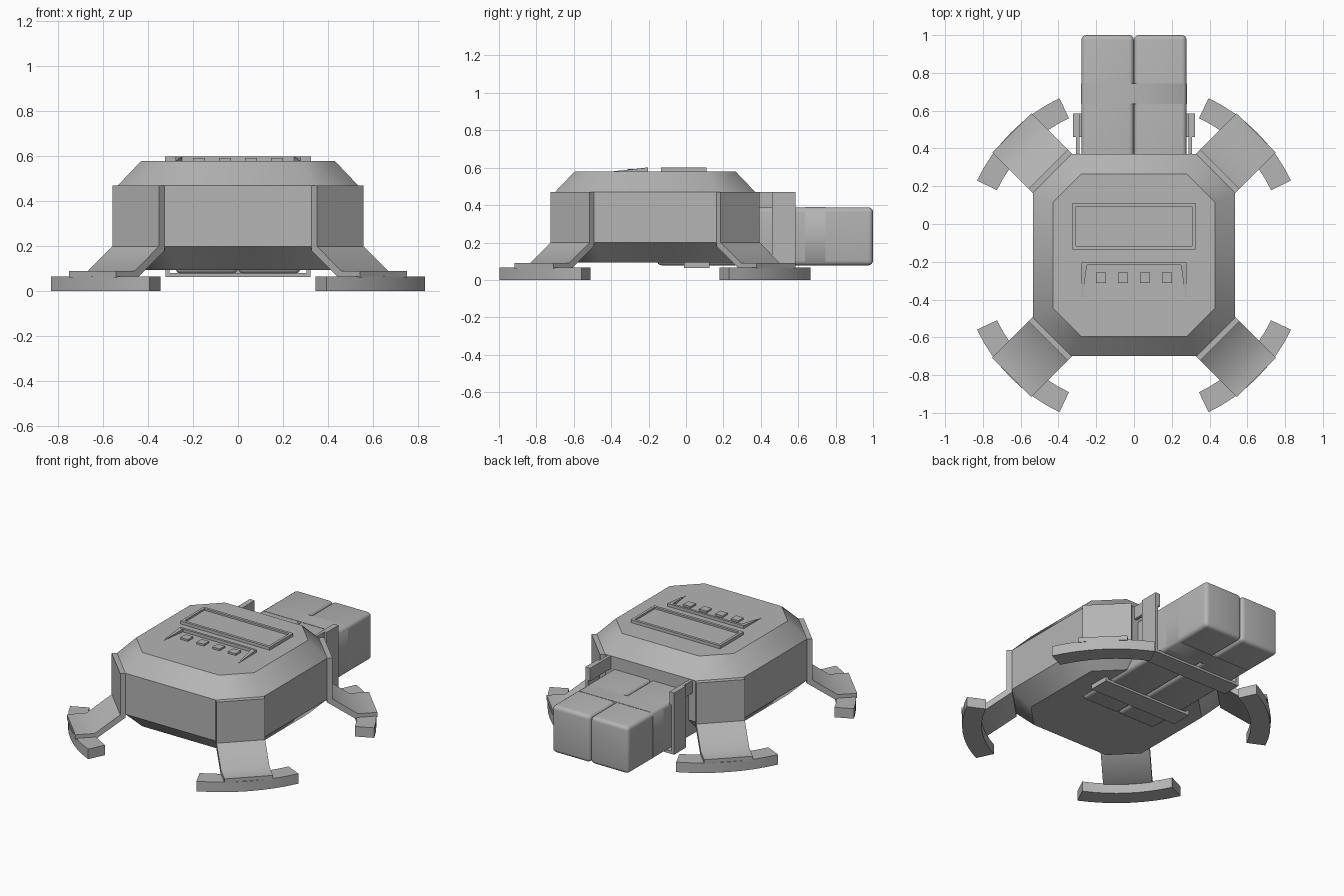
import bpy, bmesh
from math import sin, cos, radians
from mathutils import Matrix

if "Cube" in bpy.data.objects:
    bpy.data.objects.remove(bpy.data.objects["Cube"])

CY = -0.165  # y of the housing centre

# Dark grey plastic used for every part
grey = bpy.data.materials.new("dark_grey")
grey.diffuse_color = (0.46, 0.46, 0.46, 1)
grey.use_nodes = True
grey.node_tree.nodes["Principled BSDF"].inputs["Base Color"].default_value = grey.diffuse_color


def loft(name, rings, matrix=None, smooth=None):
    """Closed solid skinned through rings of equal point count."""
    bm = bmesh.new()
    loops = [[bm.verts.new(p) for p in ring] for ring in rings]
    n = len(loops[0])
    for a, b in zip(loops, loops[1:]):
        for i in range(n):
            j = (i + 1) % n
            bm.faces.new((a[i], a[j], b[j], b[i]))
    bm.faces.new(loops[0][::-1])
    bm.faces.new(loops[-1])
    if matrix:
        bm.transform(matrix)
    bmesh.ops.recalc_face_normals(bm, faces=bm.faces)
    mesh = bpy.data.meshes.new(name)
    bm.to_mesh(mesh)
    bm.free()
    mesh.materials.append(grey)
    obj = bpy.data.objects.new(name, mesh)
    bpy.context.collection.objects.link(obj)
    if smooth:
        shade(obj, smooth)
    return obj


def shade(obj, degrees):
    bpy.ops.object.select_all(action='DESELECT')
    obj.select_set(True)
    bpy.context.view_layer.objects.active = obj
    bpy.ops.object.shade_smooth_by_angle(angle=radians(degrees))


def box(name, x0, x1, y0, y1, z0, z1, matrix=None):
    ring = [(x0, y0), (x1, y0), (x1, y1), (x0, y1)]
    return loft(name, [[(x, y, z) for x, y in ring] for z in (z0, z1)], matrix)


def round_edges(obj, width):
    mod = obj.modifiers.new("round", 'BEVEL')
    mod.width, mod.segments = width, 4
    bpy.context.view_layer.objects.active = obj
    bpy.ops.object.modifier_apply(modifier=mod.name)
    shade(obj, 30)


# Housing: chamfered square with sloped top and bottom
def octagon(h, c, z):
    pts = [(h, -c), (h, c), (c, h), (-c, h), (-h, c), (-h, -c), (-c, -h), (c, -h)]
    return [(x, y + CY, z) for x, y in pts]


loft("housing", [octagon(0.43, 0.28, 0.094), octagon(0.535, 0.33, 0.20),
                 octagon(0.535, 0.33, 0.47), octagon(0.43, 0.28, 0.58)], smooth=38)

# Four bent legs with curved foot pads, one on each corner
leg_profile = [(0.61, 0.47), (0.643, 0.47), (0.643, 0.20), (0.797, 0.09), (0.915, 0.09),
               (0.915, 0.06), (0.78, 0.06), (0.61, 0.18)]
arc = [radians(-19.6 + 39.2 * i / 8) for i in range(9)]
pad_outline = [(0.92 * cos(a), 0.92 * sin(a)) for a in arc]
pad_outline += [(0.803 * cos(a), 0.803 * sin(a)) for a in reversed(arc)]
for i in range(4):
    turn = Matrix.Translation((0, CY, 0)) @ Matrix.Rotation(radians(45 + 90 * i), 4, 'Z')
    loft(f"leg_{i + 1}", [[(r, t, z) for r, z in leg_profile] for t in (-0.147, 0.147)],
         turn, smooth=38)
    loft(f"foot_pad_{i + 1}", [[(x, y, z) for x, y in pad_outline] for z in (0, 0.066)],
         turn, smooth=30)

# Twin battery packs joined by a nearly flush band
for side, x0, x1 in (("left", -0.278, -0.001), ("right", 0.001, 0.278)):
    round_edges(box(f"battery_{side}", x0, x1, -0.155, 1.0, 0.078, 0.388), 0.025)
band = [(-0.28, 0.1), (-0.255, 0.076), (0.255, 0.076), (0.28, 0.1),
        (0.28, 0.366), (0.255, 0.39), (-0.255, 0.39), (-0.28, 0.366)]
loft("battery_band", [[(x, y, z) for x, z in band] for y in (0.635, 0.745)], smooth=50)

# Battery cradle: two bottom straps with upright sides, tied to the housing
for name, y0, y1, top in (("front", -0.01, 0.125, 0.30), ("rear", 0.46, 0.585, 0.47)):
    u = [(-0.323, top), (-0.323, 0.064), (0.323, 0.064), (0.323, top),
         (0.305, top), (0.305, 0.082), (-0.305, 0.082), (-0.305, top)]
    loft(f"cradle_strap_{name}", [[(x, y, z) for x, z in u] for y in (y0, y1)])
for side, s in (("left", -1), ("right", 1)):
    box(f"cradle_tab_{side}", *sorted((s * 0.288, s * 0.308)), 0.35, 0.585, 0.385, 0.47)

# Display: rim around a sunken screen
corners = [(-1, -1), (1, -1), (1, 1), (-1, 1)]


def rect(hx, hy, z):
    return [(x * hx, y * hy - 0.012, z) for x, y in corners]


loft("display", [rect(0.325, 0.122, 0.57), rect(0.325, 0.122, 0.60),
                 rect(0.308, 0.104, 0.60), rect(0.308, 0.104, 0.588)])

# Button surround: back wall with two side wedges sloping down to the front
box("button_back_wall", -0.275, 0.275, -0.218, -0.203, 0.575, 0.60)
for side, s in (("left", -1), ("right", 1)):
    loft(f"button_side_wall_{side}", [
        [(s * 0.277, -0.385, 0.575), (s * 0.277, -0.203, 0.575), (s * 0.277, -0.203, 0.60),
         (s * 0.277, -0.385, 0.581)],
        [(s * 0.272, -0.385, 0.575), (s * 0.248, -0.21, 0.575), (s * 0.248, -0.21, 0.60),
         (s * 0.272, -0.385, 0.581)]])

# Four square buttons
for i in range(4):
    x = -0.174 + 0.116 * i
    box(f"button_{i + 1}", x - 0.027, x + 0.027, -0.312, -0.258, 0.575, 0.592)
